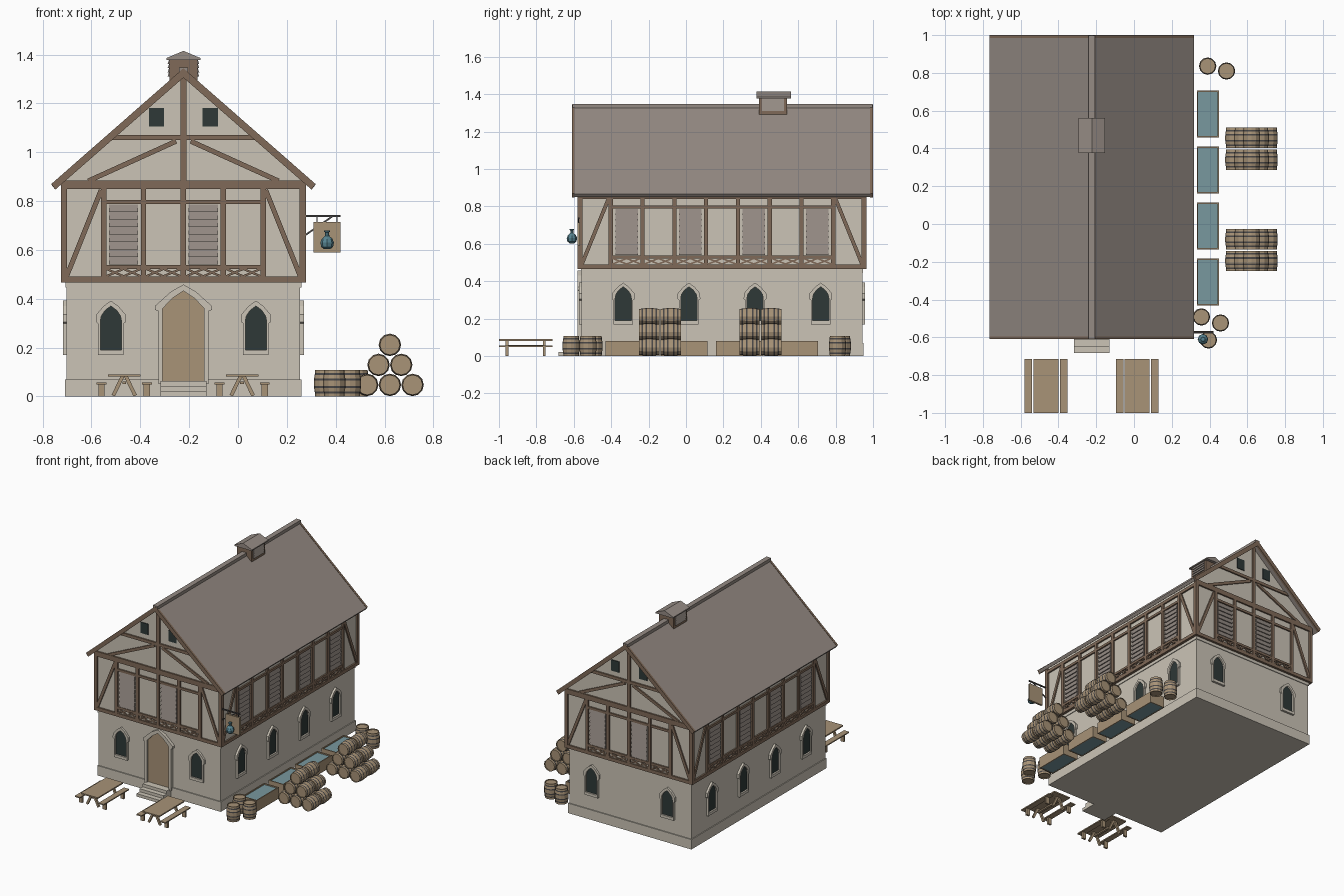
import bpy, bmesh, math
from mathutils import Vector

if "Cube" in bpy.data.objects:
    bpy.data.objects.remove(bpy.data.objects["Cube"])


def material(name, rgb):
    m = bpy.data.materials.new(name)
    m.diffuse_color = [((c / 255 + 0.055) / 1.055) ** 2.4 for c in rgb] + [1]
    m.use_nodes = True
    m.node_tree.nodes["Principled BSDF"].inputs["Base Color"].default_value = m.diffuse_color
    return m


PLASTER = material("plaster", (203, 196, 182))
TIMBER = material("timber", (128, 106, 88))
ROOF = material("roof_taupe", (149, 139, 132))
WOOD = material("light_wood", (168, 147, 119))
GLASS = material("dark_glass", (46, 56, 55))
IRON = material("iron", (72, 70, 70))
WATER = material("water", (121, 152, 159))
FLASK = material("flask_teal", (88, 133, 146))

CX, CY = -0.2235, 0.1925


class Frame:
    """Plane seen from outside: u to the right, z up, d outward."""
    def __init__(self, origin, u, n, dist=0):
        self.u, self.n = Vector((*u, 0)), Vector((*n, 0))
        self.o = Vector((*origin, 0)) + self.n * dist

    def at(self, u, z, d):
        return self.o + self.u * u + self.n * d + Vector((0, 0, z))


WORLD = Frame((0, 0), (1, 0), (0, -1))
HOUSE = Frame((CX, 0), (1, 0), (0, -1))


def sides(hx, hy):
    c = (CX, CY)
    return [Frame(c, (1, 0), (0, -1), hy), Frame(c, (0, 1), (1, 0), hx),
            Frame(c, (-1, 0), (0, 1), hy), Frame(c, (0, -1), (-1, 0), hx)]


class Part:
    def __init__(self, name, *mats):
        self.name, self.mats, self.bm = name, mats, bmesh.new()

    def prism(self, f, pts, d0, d1):
        n = len(pts)
        tops = d1 if isinstance(d1, list) else [d1] * n
        a = [self.bm.verts.new(f.at(u, z, d0)) for u, z in pts]
        b = [self.bm.verts.new(f.at(u, z, d)) for (u, z), d in zip(pts, tops)]
        self.bm.faces.new(a)
        self.bm.faces.new(b[::-1])
        for i in range(n):
            j = (i + 1) % n
            self.bm.faces.new((a[i], b[i], b[j], a[j]))

    def rect(self, f, u0, u1, z0, z1, d0, d1):
        self.prism(f, [(u0, z0), (u1, z0), (u1, z1), (u0, z1)], d0, d1)

    def box(self, x0, x1, y0, y1, z0, z1):
        self.rect(WORLD, x0, x1, z0, z1, -y1, -y0)

    def beam(self, f, p, q, w, d0, d1):
        p, q = Vector(p), Vector(q)
        t = (q - p).normalized() * w / 2
        s = Vector((-t.y, t.x))
        self.prism(f, [p + s, p - s, q - s, q + s], d0, d1)

    def ring(self, f, outer, inner, d0, d1):
        n = len(outer)
        loops = [[self.bm.verts.new(f.at(u, z, d)) for u, z in pts]
                 for pts, d in ((outer, d0), (outer, d1), (inner, d1), (inner, d0))]
        for k in range(4):
            a, b = loops[k], loops[(k + 1) % 4]
            for i in range(n):
                j = (i + 1) % n
                self.bm.faces.new((a[i], a[j], b[j], b[i]))

    def lathe(self, base, axis, profile, seg, hoops=()):
        axis = Vector(axis)
        s = Vector((1, 0, 0))
        t = axis.cross(s)
        rings = []
        for r, h in profile:
            rings.append([self.bm.verts.new(Vector(base) + axis * h + r * (
                s * math.cos(2 * math.pi * i / seg) + t * math.sin(2 * math.pi * i / seg)))
                for i in range(seg)])
        self.bm.faces.new(rings[0])
        self.bm.faces.new(rings[-1][::-1])
        for k in range(len(rings) - 1):
            for i in range(seg):
                j = (i + 1) % seg
                fc = self.bm.faces.new((rings[k][i], rings[k][j], rings[k + 1][j], rings[k + 1][i]))
                fc.material_index = int(k in hoops)

    def done(self):
        bmesh.ops.recalc_face_normals(self.bm, faces=self.bm.faces[:])
        me = bpy.data.meshes.new(self.name)
        self.bm.to_mesh(me)
        self.bm.free()
        for m in self.mats:
            me.materials.append(m)
        bpy.context.collection.objects.link(bpy.data.objects.new(self.name, me))


def mirror(half, c=0):
    return [(c + u, z) for u, z in half] + [(c - u, z) for u, z in half[-2::-1]]


# Stone ground floor, plinth, cornice
p = Part("ground_floor", PLASTER)
for hx, hy, z0, z1 in ((0.484, 0.757, 0, 0.07), (0.478, 0.75, 0.07, 0.45), (0.483, 0.755, 0.445, 0.468)):
    p.box(CX - hx, CX + hx, CY - hy, CY + hy, z0, z1)
p.done()

# Plastered upper floor with gables
p = Part("upper_floor", PLASTER)
p.prism(HOUSE, mirror([(0.49, 0.467), (0.49, 0.883), (0, 1.312)]), -CY - 0.7605, -CY + 0.7605)
p.done()

# Arched windows and front door
win_out = [(0.052, 0.17), (0.052, 0.298), (0.061, 0.305), (0.06, 0.335), (0.03, 0.37), (0, 0.392)]
win_in = [(0.043, 0.19), (0.043, 0.29), (0.043, 0.31), (0.039, 0.33), (0.023, 0.353), (0, 0.37)]
door_out = [(0.103, 0.05), (0.103, 0.35), (0.117, 0.354), (0.117, 0.37), (0.05, 0.43), (0, 0.458)]
door_in = [(0.085, 0.05), (0.085, 0.34), (0.085, 0.35), (0.085, 0.36), (0.045, 0.402), (0, 0.432)]
surround, pane = Part("stone_surrounds", PLASTER), Part("window_panes", GLASS)
ground = sides(0.478, 0.75)
for k, f in enumerate(ground):
    for u in ((-0.528, -0.177, 0.177, 0.528) if k % 2 else (-0.297, 0.297)):
        surround.ring(f, mirror(win_out, u), mirror(win_in, u), -0.002, 0.015)
        pane.prism(f, mirror(win_in, u), -0.002, 0.004)
surround.ring(ground[0], mirror(door_out), mirror(door_in), -0.002, 0.022)
upper = sides(0.49, 0.7605)
for f in upper[::2]:
    for u in (-0.11, 0.11):
        pane.rect(f, u - 0.031, u + 0.031, 1.105, 1.182, -0.002, 0.005)
surround.done()
pane.done()
p = Part("door", WOOD)
p.prism(ground[0], mirror(door_in), -0.002, 0.008)
p.done()

# Entrance steps
p = Part("steps", PLASTER)
for i in range(3):
    p.box(CX - 0.094, CX + 0.094, -0.683 + i * 0.035, -0.55, i * 0.021, (i + 1) * 0.021)
p.done()

# Timber framing and louvred shutters on all four walls
tim, shut = Part("timber_frame", TIMBER), Part("shutters", ROOF)
D = 0.011
for k, f in enumerate(upper):
    long = k % 2
    half = 0.7605 if long else 0.49
    n, e = (7, 0.595) if long else (4, 0.327)
    top = 0.862 if long else 0.885
    tim.rect(f, -half - D, half + D, 0.466, 0.49, -0.01, D)
    tim.rect(f, -half - D, half + D, 0.84 if long else 0.85, top, -0.01, D)
    tim.rect(f, -e, e, 0.522, 0.538, -0.01, D - 0.001)
    tim.rect(f, -e, e, 0.788, 0.805, -0.01, D - 0.001)
    for s in (-1, 1):
        tim.rect(f, s * (half - 0.014), s * (half + D), 0.49, 0.85, -0.01, D)
        tim.beam(f, (s * (half - 0.01), 0.488), (s * (e + 0.01), 0.845), 0.02, -0.01, D - 0.002)
    w = 2 * e / n
    for i in range(n + 1):
        u = -e + i * w
        tim.rect(f, u - 0.011, u + 0.011, 0.49, 0.85, -0.01, D)
        if i == n:
            break
        # small crosses below the sill rail
        for c in (u + 0.011, u + w / 2):
            v = c + w / 2 - 0.011
            tim.beam(f, (c, 0.492), (v, 0.522), 0.009, -0.005, D - 0.003)
            tim.beam(f, (c, 0.522), (v, 0.492), 0.009, -0.005, D - 0.004)
        if i % 2 == 0:
            m, h = u + w / 2, 0.245 / 8
            for j in range(8):
                z = 0.54 + j * h
                shut.prism(f, [(m - 0.06, z), (m + 0.06, z), (m + 0.06, z + h), (m - 0.06, z + h)],
                           -0.002, [0.01, 0.01, 0.003, 0.003])
    if not long:
        tim.rect(f, -0.012, 0.012, 0.88, 1.325, -0.01, D)
        tim.rect(f, -0.304, 0.304, 1.05, 1.071, -0.01, D - 0.001)
        for s in (-1, 1):
            tim.beam(f, (s * 0.39, 0.882), (s * 0.03, 1.045), 0.02, -0.01, D - 0.002)
tim.done()
shut.done()


# Roof slopes, ridge cap and barge boards
def slope(part, s, lift, thick, y0, y1):
    part.prism(HOUSE, [(0, 1.341 + lift), (s * 0.541, 0.867 + lift),
                       (s * (0.541 - thick * 0.6), 0.867 - thick * 0.75), (0, 1.341 - thick * 1.33)], -y1, -y0)


roof, barge = Part("roof", ROOF), Part("barge_boards", TIMBER)
for s in (-1, 1):
    slope(roof, s, 0, 0.023, -0.596, 0.986)
    slope(barge, s, 0.003, 0.027, -0.61, -0.595)
    slope(barge, s, 0.003, 0.027, 0.985, 1.0)
roof.box(CX - 0.018, CX + 0.018, -0.608, 0.998, 1.32, 1.347)
roof.done()
barge.done()

# Ridge vent
p = Part("vent_body", TIMBER)
p.box(CX - 0.057, CX + 0.057, 0.39, 0.54, 1.28, 1.385)
p.done()
p = Part("vent_cap_and_louvres", ROOF)
p.prism(HOUSE, mirror([(0.069, 1.378), (0.069, 1.386), (0, 1.415)]), -0.561, -0.376)
for f in (Frame((CX, 0.465), (0, 1), (1, 0), 0.057), Frame((CX, 0.465), (0, -1), (-1, 0), 0.057)):
    for j in range(4):
        z = 1.31 + j * 0.017
        p.prism(f, [(-0.058, z), (0.058, z), (0.058, z + 0.017), (-0.058, z + 0.017)],
                -0.002, [0.008, 0.008, 0.002, 0.002])
p.done()

# Hanging sign with bracket and flask
p = Part("sign_bracket", IRON)
p.box(0.27, 0.42, -0.578, -0.57, 0.734, 0.742)
p.beam(WORLD, (0.275, 0.66), (0.385, 0.736), 0.007, 0.571, 0.577)
for x in (0.323, 0.405):
    p.box(x - 0.002, x + 0.002, -0.576, -0.572, 0.71, 0.736)
p.done()
p = Part("sign_board", WOOD)
p.box(0.31, 0.42, -0.581, -0.567, 0.59, 0.715)
p.done()
p = Part("sign_flask", FLASK, WOOD)
p.lathe((0.365, -0.61, 0), (0, 0, 1), [(0.012, 0.603), (0.024, 0.612), (0.028, 0.63), (0.022, 0.645),
        (0.009, 0.657), (0.008, 0.672), (0.012, 0.674), (0.012, 0.679)], 8, ())
p.done()

# Water troughs
box_, water = Part("troughs", WOOD), Part("trough_water", WATER)
for y in (-0.3075, -0.01, 0.2855, 0.582):
    f = Frame((0.391, y), (1, 0), (0, 1))
    loops = [[(s * (0.058 - i), t * (0.124 - i)) for s, t in ((-1, -1), (1, -1), (1, 1), (-1, 1))] for i in (0, 0.007)]
    x0, x1, y0, y1 = 0.333, 0.449, y - 0.124, y + 0.124
    box_.box(x0, x1, y0, y0 + 0.007, 0, 0.08)
    box_.box(x0, x1, y1 - 0.007, y1, 0, 0.08)
    box_.box(x0, x0 + 0.007, y0 + 0.007, y1 - 0.007, 0, 0.08)
    box_.box(x1 - 0.007, x1, y0 + 0.007, y1 - 0.007, 0, 0.08)
    water.box(x0 + 0.007, x1 - 0.007, y0 + 0.007, y1 - 0.007, 0.002, 0.072)
box_.done()
water.done()

# Barrels: standing ones and stacked pyramids
PROFILE = [(0.037, 0.006), (0.037, 0), (0.041, 0), (0.042, 0.012), (0.043, 0.02), (0.0455, 0.034),
           (0.046, 0.042), (0.046, 0.066), (0.0455, 0.074), (0.043, 0.088), (0.042, 0.096),
           (0.041, 0.108), (0.037, 0.108), (0.037, 0.102)]
p = Part("barrels", WOOD, IRON)
for x, y in ((0.39, 0.836), (0.49, 0.81), (0.357, -0.492), (0.458, -0.524), (0.394, -0.614)):
    p.lathe((x, y, 0), (0, 0, 1), PROFILE, 12, (3, 5, 7, 9))
for y in (0.286, 0.402, -0.25, -0.135):
    for row in range(3):
        for i in range(3 - row):
            p.lathe((0.529 + 0.0465 * row + 0.093 * i, y, 0.047 + 0.082 * row), (0, 1, 0), PROFILE, 12, (3, 5, 7, 9))
p.done()

# Picnic tables with benches
p = Part("tables_and_benches", WOOD)
for x in (-0.466, 0.017):
    p.box(x - 0.066, x + 0.066, -1.0, -0.715, 0.081, 0.09)
    for s in (-1, 1):
        c = x + s * 0.093
        p.box(c - 0.02, c + 0.02, -1.0, -0.715, 0.048, 0.056)
        for y in (-0.957, -0.758):
            p.box(c - 0.013, c + 0.013, y - 0.007, y + 0.007, 0, 0.048)
            p.beam(WORLD, (x + s * 0.045, 0.003), (x + s * 0.006, 0.084), 0.015, -y - 0.007, -y + 0.007)
    p.box(x - 0.008, x + 0.008, -0.957, -0.758, 0.05, 0.06)
p.done()
